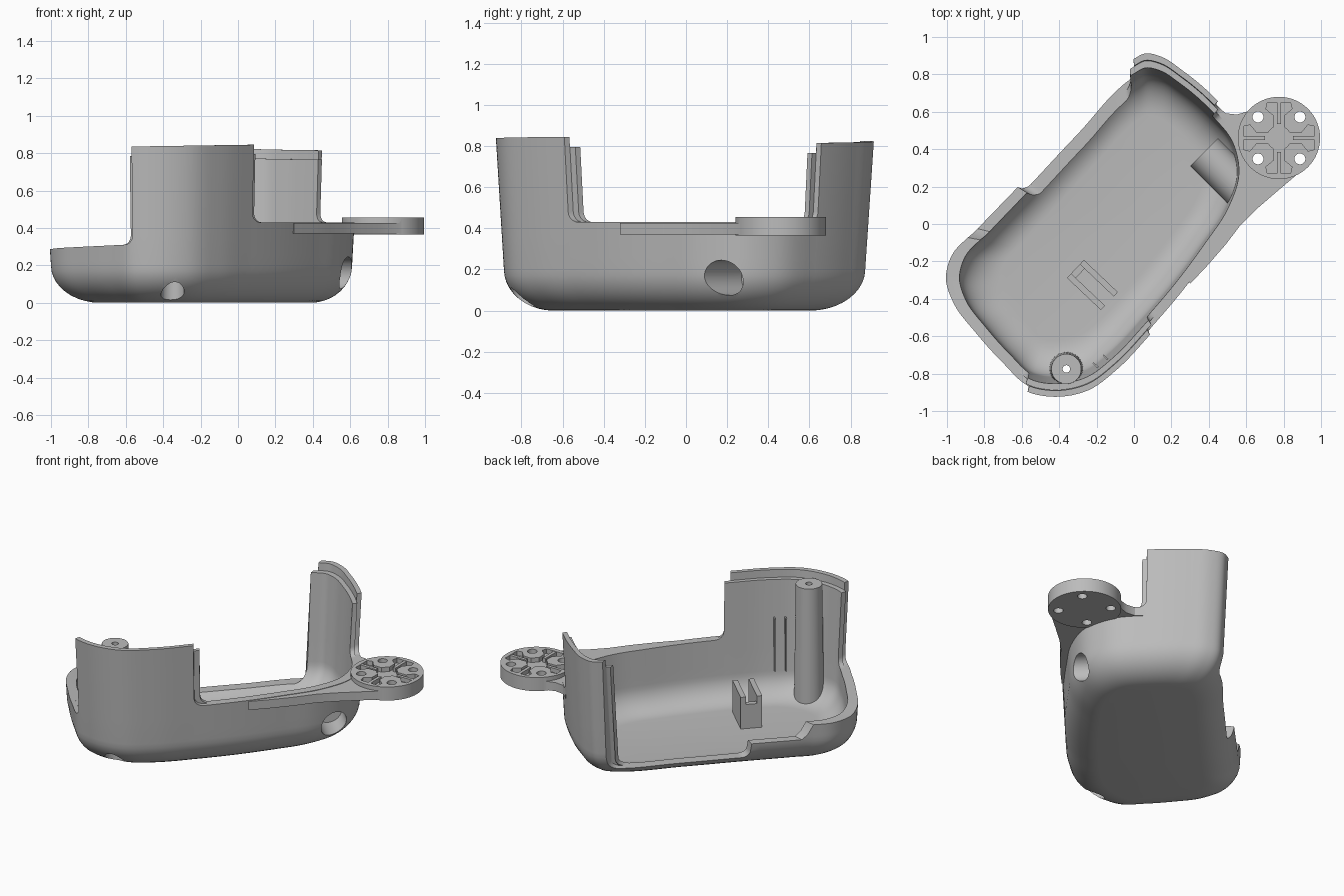
import bpy, bmesh, math
from mathutils import Vector, Matrix

if "Cube" in bpy.data.objects:
    bpy.data.objects.remove(bpy.data.objects["Cube"])

GREY = bpy.data.materials.new("plain_grey")
GREY.use_nodes = True
GREY.diffuse_color = (0.5, 0.5, 0.5, 1)
GREY.node_tree.nodes["Principled BSDF"].inputs["Base Color"].default_value = (0.5, 0.5, 0.5, 1)

# Plan outline of the tray, counter-clockwise from its left-hand end
PLAN = [Vector(p) for p in (
    (-1, -.29), (-.96, -.42), (-.84, -.58), (-.7, -.735), (-.56, -.86), (-.42, -.885),
    (-.25, -.85), (-.1, -.74), (.07, -.56), (.25, -.35), (.42, -.12), (.55, .08),
    (.61, .28), (.57, .46), (.43, .63), (.25, .785), (.14, .855), (.06, .87),
    (0, .84), (-.32, .52), (-.62, .2), (-.86, -.05), (-.97, -.17))]
N = len(PLAN)
CENTRE = Vector((-.145, -.04))
LONG = Vector((.67, .743)).normalized()
SIDE = Vector((-LONG.y, LONG.x))


def tangent(i):
    a, b, c = PLAN[(i - 1) % N], PLAN[i % N], PLAN[(i + 1) % N]
    d0, d1 = (b - a).length, (c - b).length
    return ((b - a) * (d1 / d0) + (c - b) * (d0 / d1)) / (d0 + d1)


def plan(t, inset):
    """Point on the smooth outline, pulled inward by inset."""
    i, s = int(t), t - int(t)
    p, q = PLAN[i % N], PLAN[(i + 1) % N]
    d = (q - p).length
    r = (p * (2*s**3 - 3*s*s + 1) + q * (3*s*s - 2*s**3)
         + tangent(i) * d * (s**3 - 2*s*s + s) + tangent(i + 1) * d * (s**3 - s*s)) - CENTRE
    return CENTRE + LONG * r.dot(LONG) * (1 - inset / .82) + SIDE * r.dot(SIDE) * (1 - inset / .5)


# Wall profile: rounded foot, then a slight outward lean
TURN, FLOOR, WALL = .2, .04, .055


def profile(z, base, inset):
    r = TURN - base
    drop = max(0, TURN - z)
    return inset + r - math.sqrt(max(0, r * r - drop * drop)) - .05 * max(0, z - TURN)


def outer(z): return profile(z, 0, 0)
def inner(z): return profile(z, FLOOR, WALL)
def middle(z): return (outer(z) + inner(z)) / 2


def heights(base, top):
    low = [base + (TURN - base) * (1 - math.cos(math.pi * k / 20)) for k in range(11)]
    high = [TURN + (top - TURN) * k / 4 for k in range(1, 5)]
    return [min(z, top) for z in low] + [max(z, min(top, TURN)) if top > TURN else top for z in high]


# Rim height round the outline, with a small fillet at the foot of each step
def step(t, dt, low, high):
    pts = [(t + dt * (1 - math.sin(k * math.pi / 12)),
            low + .05 * (1 - math.cos(k * math.pi / 12))) for k in range(7)]
    return pts + [(t - dt * .06, high)]


def rim(shift, drop):
    return sorted([(0, .285), (20.9, .185), (21.2, .28), (N, .285)]
                  + step(4 - shift, -.3, .31, .835 - drop) + step(8 + shift, .22, .43, .845 - drop)
                  + step(14 - shift, -.22, .43, .815 - drop)
                  + step(18 + shift / 2, .11, .08, .825 - drop) + step(20, -.11, .08, .185))


def level(table, t):
    for (t0, h0), (t1, h1) in zip(table, table[1:]):
        if t0 <= t <= t1:
            return h0 if t1 == t0 else h0 + (h1 - h0) * (t - t0) / (t1 - t0)
    return table[-1][1]


def finish(name, bm):
    bmesh.ops.recalc_face_normals(bm, faces=bm.faces)
    me = bpy.data.meshes.new(name)
    bm.to_mesh(me)
    bm.free()
    ob = bpy.data.objects.new(name, me)
    bpy.context.collection.objects.link(ob)
    me.materials.append(GREY)
    return ob


def loft(name, columns):
    """Closed skin through matching columns of points, capped at both ends."""
    bm = bmesh.new()
    cols = [[bm.verts.new(p) for p in c] for c in columns]
    for a, b in zip(cols, cols[1:] + cols[:1]):
        for k in range(len(a) - 1):
            bm.faces.new((a[k], b[k], b[k + 1], a[k + 1]))
    for k in (0, -1):
        bm.faces.new([c[k] for c in cols])
    bmesh.ops.remove_doubles(bm, verts=bm.verts, dist=1e-5)
    return finish(name, bm)


def point(t, inset, z):
    return (*plan(t, inset), z)


def cylinder(name, start, end, r0, r1=None):
    start, end = Vector(start), Vector(end)
    axis = end - start
    m = Matrix.Translation((start + end) / 2) @ axis.to_track_quat('Z', 'Y').to_matrix().to_4x4()
    bm = bmesh.new()
    bmesh.ops.create_cone(bm, cap_ends=True, segments=64, radius1=r0,
                          radius2=r1 or r0, depth=axis.length, matrix=m)
    return finish(name, bm)


def prism(name, pts, z0, z1):
    bm = bmesh.new()
    face = bm.faces.new([bm.verts.new((x, y, z0)) for x, y in pts])
    top = bmesh.ops.extrude_face_region(bm, geom=[face])["geom"]
    bmesh.ops.translate(bm, vec=(0, 0, z1 - z0), verts=[v for v in top if isinstance(v, bmesh.types.BMVert)])
    return finish(name, bm)


def combine(ob, tool, op, keep=False):
    mod = ob.modifiers.new("combine", 'BOOLEAN')
    mod.object, mod.operation, mod.solver = tool, op, 'EXACT'
    bpy.context.view_layer.objects.active = ob
    bpy.ops.object.modifier_apply(modifier=mod.name)
    if not keep:
        bpy.data.objects.remove(tool)


# Tray shell with a stepped lip
outside, inside = rim(0, 0), rim(.13, .05)
stops = sorted({round(t, 4) for t, h in outside + inside} | {k / 6 for k in range(6 * N)})
stops = [t for t in stops if t < N]
columns = []
for t in stops:
    ho, hi = level(outside, t), level(inside, t)
    columns.append([point(t, outer(z), z) for z in heights(0, ho)]
                   + [point(t, middle(ho), ho), point(t, middle(hi), hi)]
                   + [point(t, inner(z), z) for z in reversed(heights(FLOOR, hi))])
shell = loft("tray_shell", columns)

# Solid helper that trims the inner parts to the shell
hull = loft("trim_helper", [[point(k / 4, outer(z) + .02, z + .015) for z in heights(0, .84)]
                            for k in range(4 * N)])

# Angled socket through the side wall, and the screw post
socket = cylinder("socket", (.375, .385, .16), (.7, .06, .16), .105)
post = cylinder("screw_post", (-.362, -.775, -.1), (-.362, -.775, .81), .092, .08)
for part in (socket, post):
    combine(part, hull, 'INTERSECT', keep=True)
    combine(shell, part, 'UNION')
bpy.data.objects.remove(hull)
for a, b, r in (((.43, .33, .16), (.8, -.04, .16), .085),
                ((-.35, -.79, -.1), (-.35, -.79, .5), .062),
                ((-.362, -.775, .3), (-.362, -.775, 1), .02)):
    combine(shell, cylinder("hole_cutter", a, b, r), 'DIFFERENCE')

# Mounting arm and disc
HUB = Vector((.775, .46))
edge = [(.3, -.32), (.39, -.225), (.49, -.11), (.57, -.005), (.65, .075), (.76, .17), (.91, .297), (.8, .46),
        (.66, .63), (.6, .6), (.55, .585), (.49, .592), (.44, .635)]
edge += [tuple(plan(13.9 - k * .23, .025)) for k in range(21)]
mount = cylinder("mount_disc", (*HUB, .365), (*HUB, .455), .22)
combine(mount, prism("mount_arm", edge, .37, .427), 'UNION')

# Cross-shaped pocket and screw holes in the disc
arm = [(.045, -.045), (.06, -.026), (.12, -.028), (.155, -.07), (.19, -.062),
       (.19, .062), (.155, .07), (.12, .028), (.06, .026)]
star = [HUB + Matrix.Rotation(math.pi / 2 * q, 2) @ Vector(p) for q in range(4) for p in arm]
combine(mount, prism("pocket_cutter", star, .425, .5), 'DIFFERENCE')
for q in range(4):
    turn = Matrix.Rotation(math.pi / 2 * q, 2)
    c = HUB + turn @ Vector((.112, .112))
    combine(mount, cylinder("hole_cutter", (*c, .3), (*c, .5), .029), 'DIFFERENCE')
    bar = [HUB + turn @ Vector(p) for p in ((.075, -.01), (.2, -.01), (.2, .01), (.075, .01))]
    prism(f"disc_rib_{q + 1}", bar, .41, .453)


# U-shaped clip on the floor and thin ribs on the tall wall
def block(name, centre, angle, u, v, z0, z1):
    m = Matrix.Rotation(angle, 2)
    prism(name, [Vector(centre) + m @ Vector(p) for p in
                 ((u[0], v[0]), (u[1], v[0]), (u[1], v[1]), (u[0], v[1]))], z0, z1)


CLIP, LEAN = (-.2225, -.326), math.radians(-43.5)
block("clip_arm_a", CLIP, LEAN, (-.125, .125), (-.066, -.034), .03, .25)
block("clip_arm_b", CLIP, LEAN, (-.125, .125), (.034, .066), .03, .25)
block("clip_back", CLIP, LEAN, (-.125, -.09), (-.04, .04), .03, .2)
for i, c in enumerate(((-.205, -.755), (-.15, -.715))):
    block(f"wall_rib_{i + 1}", c, LEAN, (-.02, .04), (-.004, .004), .2, .55)

# Smooth walls, crisp edges
for ob in (shell, mount):
    bpy.ops.object.select_all(action='DESELECT')
    ob.select_set(True)
    bpy.context.view_layer.objects.active = ob
    bpy.ops.object.shade_smooth_by_angle(angle=math.radians(30))
